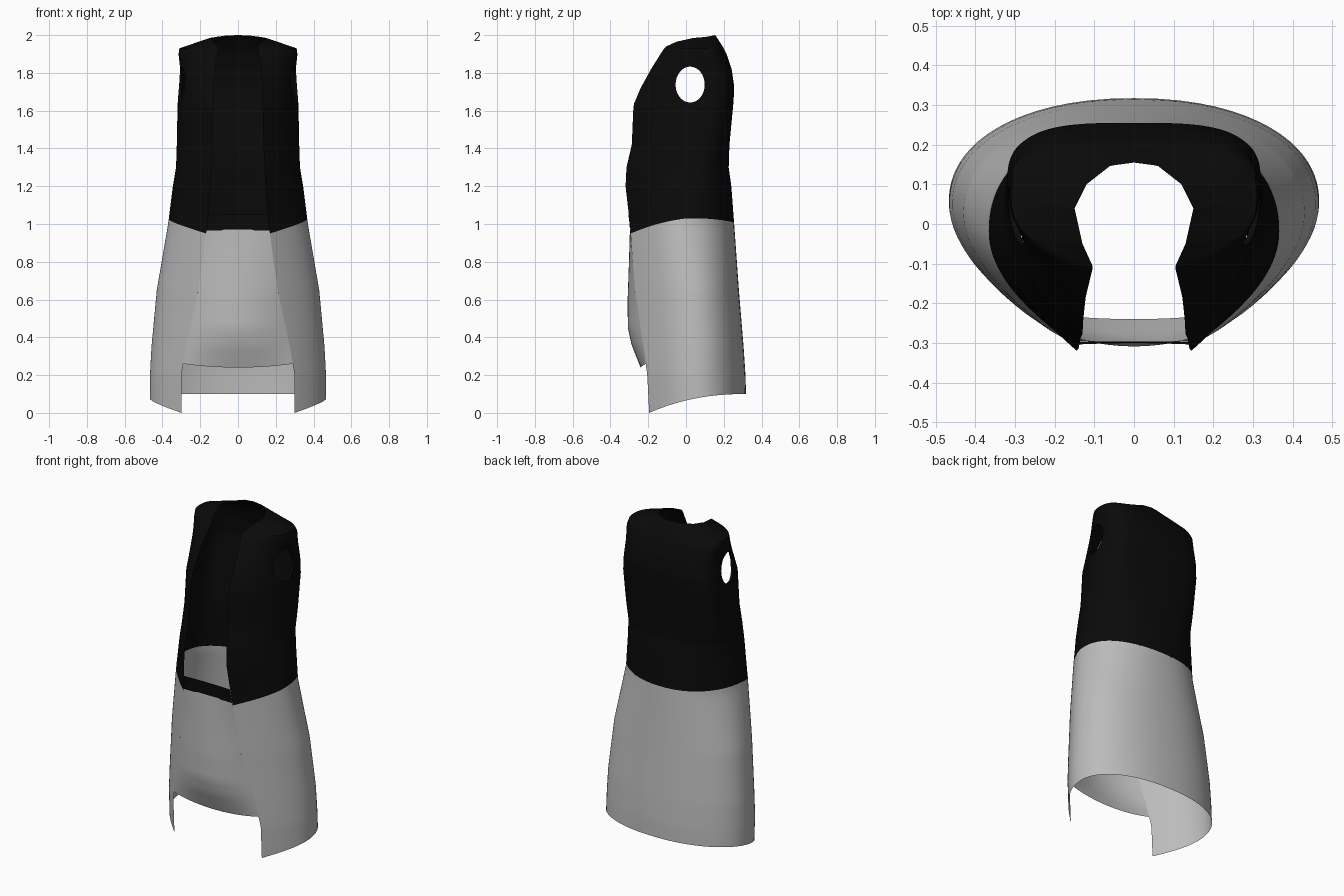
import bpy
import bmesh
import math

cube = bpy.data.objects.get("Cube")
if cube:
    bpy.data.objects.remove(cube, do_unlink=True)


def make_material(name, value):
    mat = bpy.data.materials.new(name)
    mat.use_nodes = True
    colour = (value, value, value, 1)
    mat.diffuse_color = colour
    shader = mat.node_tree.nodes["Principled BSDF"]
    shader.inputs["Base Color"].default_value = colour
    shader.inputs["Roughness"].default_value = 0.9
    return mat


black = make_material("black cloth", 0.003)
grey = make_material("grey cloth", 0.5)

# Garment sections: height, half width, y of widest point, back y,
# front edge x, front edge y, front fullness, back roundness
SECTIONS = [
    (0, .468, .06, .32, .30, -.195, .45, .92),
    (.2, .466, .05, .315, .30, -.205, .45, .92),
    (.35, .458, .05, .305, .275, -.225, .45, .92),
    (.65, .43, .03, .28, .21, -.27, .45, .92),
    (1, .37, -.02, .255, .162, -.297, .45, .92),
    (1.2, .345, 0, .24, .145, -.32, .45, .85),
    (1.3, .328, .02, .226, .14, -.315, .5, .75),
    (1.42, .324, .05, .23, .135, -.287, .55, .65),
    (1.63, .32, .09, .25, .13, -.278, .6, .6),
    (1.72, .313, .09, .256, .128, -.24, .6, .6),
    (1.82, .306, .08, .242, .122, -.185, .65, .6),
    (1.9, .315, .07, .215, .11, -.135, .65, .6),
    (1.93, .31, .06, .2, .105, -.115, .65, .65),
]
# Neckline from the front edge round to the middle of the back
NECK = [
    (0, .105, -.105, 1.94), (.25, .13, -.05, 1.965), (.5, .15, .04, 1.985),
    (.7, .12, .1, 1.99), (.87, .06, .147, 1.998), (1, 0, .155, 2),
]
# Centre line of the front panel: height, y
PANEL = [(.24, -.24), (.36, -.288), (.45, -.308), (.6, -.309),
         (.8, -.302), (.97, -.297)]


def lookup(table, key):
    """Linear interpolation in a table sorted by its first column."""
    key = min(max(key, table[0][0]), table[-1][0])
    for a, b in zip(table, table[1:]):
        if key <= b[0]:
            f = (key - a[0]) / (b[0] - a[0])
            return [p + (q - p) * f for p, q in zip(a, b)][1:]


def section(z, s):
    """Point on the left half at height z; s runs from front edge to back."""
    w, ys, yb, xf, yf, k, p = lookup(SECTIONS, z)
    if s < .5:
        t = s * 2
        a, b, c = (1 - t) ** 2, 2 * t * (1 - t), t * t
        return a * xf + (b + c) * w, a * yf + b * (ys + k * (yf - ys)) + c * ys
    angle = math.pi / 2 * (s * 2 - 1) ** 1.4
    x = w * max(math.cos(angle), 0) ** p if s < 1 else 0
    return x, ys + (yb - ys) * math.sin(angle) ** p


def hem(y):
    return .1 - .1 * min(max((.32 - y) / .515, 0), 1) ** 2.2


def waist(y):
    d = y - .05
    return 1.03 - .5 * d * d


def mesh_object(name, bm, mat, mirror=False):
    mesh = bpy.data.meshes.new(name)
    bm.to_mesh(mesh)
    bm.free()
    mesh.materials.append(mat)
    obj = bpy.data.objects.new(name, mesh)
    bpy.context.collection.objects.link(obj)
    for o in bpy.context.selected_objects:
        o.select_set(False)
    obj.select_set(True)
    bpy.context.view_layer.objects.active = obj
    bpy.ops.object.shade_smooth_by_angle(angle=math.radians(50))
    if mirror:
        obj.modifiers.new("Mirror", 'MIRROR').use_clip = True
    return obj


def grid(rows, cols, point):
    """Quad sheet with corners given by point(row fraction, column fraction)."""
    bm = bmesh.new()
    v = [[bm.verts.new(point(i / rows, j / cols)) for j in range(cols + 1)]
         for i in range(rows + 1)]
    for i in range(rows):
        for j in range(cols):
            bm.faces.new((v[i][j], v[i][j + 1], v[i + 1][j + 1], v[i + 1][j]))
    return bm


# Skirt, open at the front
def skirt_point(t, s):
    low, high = hem(section(0, s)[1]), waist(section(1, s)[1])
    if s < .5:
        high -= .02 * (1 - 2 * s)
    z = low + (high - low) * t
    return (*section(z, s), z)


mesh_object("skirt", grid(30, 40, skirt_point), grey, mirror=True)


# Sleeveless bodice, with the last rows closing over the shoulders
def bodice_point(t, s):
    top = SECTIONS[-1][0]
    if t <= .9:
        low = skirt_point(1, s)[2]
        z = low + (top - low) * t / .9
        return (*section(z, s), z)
    f = (t - .9) / .1
    edge = (*section(top, s), top)
    return [a + (b - a) * f for a, b in zip(edge, lookup(NECK, s))]


bodice = grid(60, 60, bodice_point)

# Armhole with a narrow turned-in rim
HOLE_Y, HOLE_Z, RADIUS_Y, RADIUS_Z = .022, 1.738, .077, .095


def hole_offset(co):
    return math.hypot((co.y - HOLE_Y) / RADIUS_Y, (co.z - HOLE_Z) / RADIUS_Z)


inside = [f for f in bodice.faces if hole_offset(f.calc_center_median()) < 1]
bmesh.ops.delete(bodice, geom=inside, context='FACES')
rim = [e for e in bodice.edges if e.is_boundary
       and all(hole_offset(v.co) < 1.5 and v.co.x > .2 for v in e.verts)]
for v in {v for e in rim for v in e.verts}:
    r = hole_offset(v.co)
    v.co.y = HOLE_Y + (v.co.y - HOLE_Y) / r
    v.co.z = HOLE_Z + (v.co.z - HOLE_Z) / r
extruded = bmesh.ops.extrude_edge_only(bodice, edges=rim)["geom"]
for v in extruded:
    if isinstance(v, bmesh.types.BMVert):
        v.co.x -= .015
mesh_object("bodice", bodice, black, mirror=True)


# Front panel hanging between the skirt edges
def panel_point(t, s):
    u = 2 * s - 1
    arch = 1 - u * u
    low = .26 - .02 * arch
    z = low + (.97 - low) * t
    x, y = section(z, 0)
    return x * u, y + (lookup(PANEL, z)[0] - y) * arch, z


mesh_object("front_panel", grid(24, 20, panel_point), grey)


# Belt band joining the bodice fronts
def belt_point(t, s):
    u = 2 * s - 1
    z = .965 + .085 * t
    x, y = section(z, 0)
    return x * u, y - .002 + .004 * (1 - u * u) * t, z


mesh_object("belt_band", grid(2, 10, belt_point), black)
